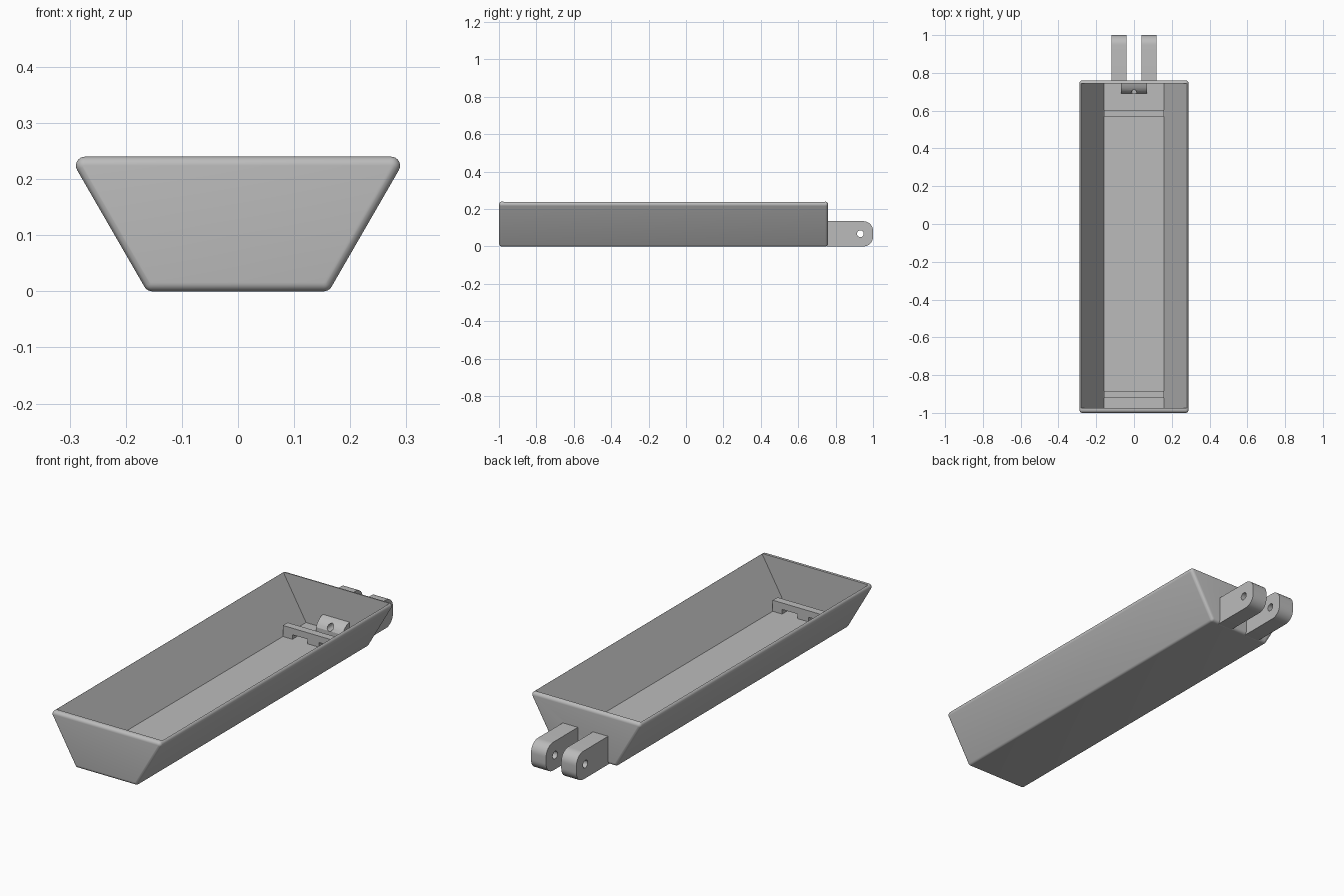
import bpy, bmesh, math
from mathutils import Vector, Matrix

old = bpy.data.objects.get("Cube")
if old:
    bpy.data.objects.remove(old)

grey = bpy.data.materials.new("plain grey")
grey.use_nodes = True
tone = (0.5, 0.5, 0.5, 1)
grey.diffuse_color = tone
grey.node_tree.nodes["Principled BSDF"].inputs["Base Color"].default_value = tone


def finish(bm, name):
    bmesh.ops.recalc_face_normals(bm, faces=bm.faces[:])
    mesh = bpy.data.meshes.new(name)
    bm.to_mesh(mesh)
    bm.free()
    mesh.materials.append(grey)
    obj = bpy.data.objects.new(name, mesh)
    bpy.context.collection.objects.link(obj)
    return obj


def prism(name, outline, start, end, axis):
    """Extrude a 2D outline: (x, z) along y, or (y, z) along x."""
    bm = bmesh.new()
    place = (lambda a, b: (a, start, b)) if axis == "y" else (lambda a, b: (start, a, b))
    face = bm.faces.new([bm.verts.new(place(a, b)) for a, b in outline])
    out = bmesh.ops.extrude_face_region(bm, geom=[face])
    step = Vector((0, end - start, 0)) if axis == "y" else Vector((end - start, 0, 0))
    moved = [v for v in out["geom"] if isinstance(v, bmesh.types.BMVert)]
    bmesh.ops.translate(bm, verts=moved, vec=step)
    return finish(bm, name)


def circle(cx, cz, r, first=0, last=360, steps=32):
    angles = [math.radians(first + (last - first) * i / steps) for i in range(steps + 1)]
    if last - first == 360:
        angles.pop()
    return [(cx + r * math.cos(a), cz + r * math.sin(a)) for a in angles]


def activate(obj):
    bpy.ops.object.select_all(action="DESELECT")
    obj.select_set(True)
    bpy.context.view_layer.objects.active = obj


def cut(obj, cutter):
    activate(obj)
    mod = obj.modifiers.new("cut", "BOOLEAN")
    mod.operation = "DIFFERENCE"
    mod.solver = "EXACT"
    mod.object = cutter
    bpy.ops.object.modifier_apply(modifier=mod.name)
    bpy.data.objects.remove(cutter)


def smooth(obj):
    activate(obj)
    bpy.ops.object.shade_smooth_by_angle(angle=math.radians(25))


HEIGHT, FRONT, BACK = 0.24, -1.0, 0.76
FLOOR, SLOPE, R = 0.03, math.tan(math.radians(30)), 0.016

# Trough: hull of corner spheres gives the evenly rounded outer shell
bm = bmesh.new()
low_x = 0.162 - R * SLOPE
high_x = 0.162 + HEIGHT * SLOPE - R / SLOPE
for x, z in ((low_x, R), (high_x, HEIGHT - R)):
    for sx in (-x, x):
        for y in (FRONT + R, BACK - R):
            bmesh.ops.create_uvsphere(bm, u_segments=24, v_segments=12, radius=R,
                                      matrix=Matrix.Translation((sx, y, z)))
hull = bmesh.ops.convex_hull(bm, input=bm.verts[:])
unused = set(hull["geom_interior"]) | set(hull["geom_unused"])
bmesh.ops.delete(bm, geom=[g for g in unused if isinstance(g, bmesh.types.BMVert)], context="VERTS")
bmesh.ops.dissolve_limit(bm, angle_limit=math.radians(1), verts=bm.verts[:], edges=bm.edges[:])
trough = finish(bm, "trough")

# Hollow inside of the trough
top = 0.3
floor_x, top_x = 0.16, 0.16 + (top - FLOOR) * SLOPE
cavity = prism("cavity", [(-floor_x, FLOOR), (floor_x, FLOOR), (top_x, top), (-top_x, top)],
               FRONT + 0.025, BACK - 0.017, "y")
cut(trough, cavity)

# Screw boss on the inside of the back wall
boss = prism("screw_boss", [(0.75, FLOOR - 0.01), (0.69, FLOOR - 0.01), (0.69, 0.052),
                            (0.697, 0.066), (0.708, 0.078), (0.723, 0.088), (0.75, 0.095)],
             -0.07, 0.07, "x")
for part in (trough, boss):
    cut(part, prism("screw_hole", circle(0, 0.066, 0.015), 0.6, 0.85, "y"))
    smooth(part)

# Cross bars over the floor, each with two strap slots underneath
low, slot_top, bar_top = FLOOR - 0.005, 0.052, 0.083
outline = [(-0.16, low), (-0.11, low), (-0.11, slot_top), (-0.03, slot_top), (-0.03, low)]
outline += [(-x, z) for x, z in reversed(outline)]
outline += [(0.16, bar_top), (-0.16, bar_top)]
for name, y in (("front_cross_bar", -0.92), ("back_cross_bar", 0.568)):
    prism(name, outline, y, y + 0.036, "y")

# Pair of hinge lugs with pin holes
lug_top, corner = 0.135, 0.052
side = [(0.75, 0)] + circle(1 - corner, corner, corner, -90, 0, 10)
side += circle(1 - corner, lug_top - corner, corner, 0, 90, 10) + [(0.75, lug_top)]
for name, x in (("right_hinge_lug", -0.12), ("left_hinge_lug", 0.04)):
    lug = prism(name, side, x, x + 0.08, "x")
    cut(lug, prism("pin_hole", circle(0.932, 0.068, 0.018), x - 0.05, x + 0.13, "x"))
    smooth(lug)
